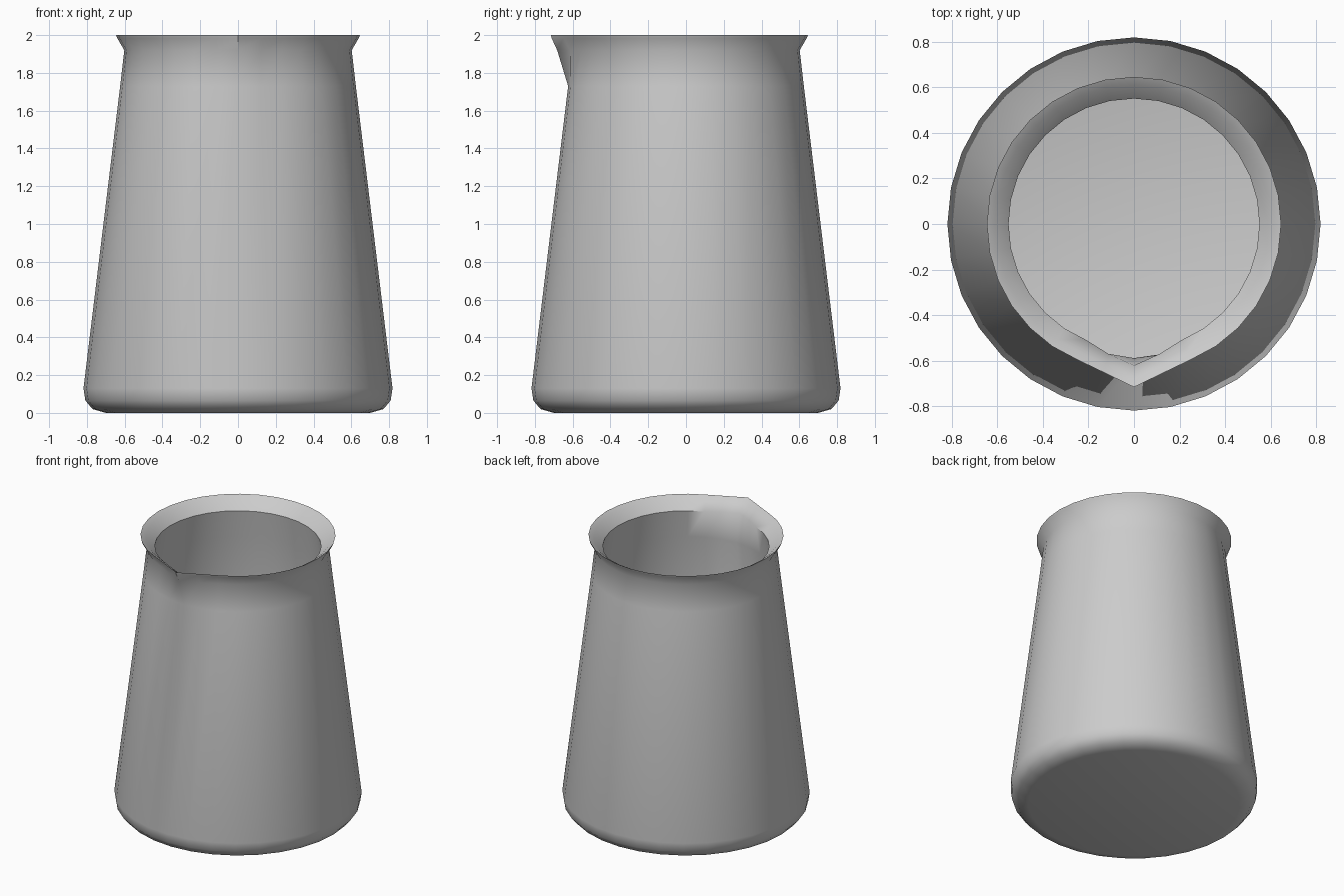
import bpy, bmesh
from math import sin, cos, pi, radians

if "Cube" in bpy.data.objects:
    bpy.data.objects.remove(bpy.data.objects["Cube"])

SEG = 32

# Profile: radius, height, outward push at the spout tip and at its neighbours
PROFILE = [
    (0.70, 0.00, 0, 0), (0.77, 0.02, 0, 0), (0.808, 0.065, 0, 0),
    (0.818, 0.13, 0, 0),                                  # rounded foot
    (0.624, 1.73, 0, 0), (0.602, 1.92, 0.08, 0.025),      # outer wall and neck
    (0.640, 1.985, 0.072, 0.02), (0.645, 2.00, 0.07, 0.02),  # flared lip
    (0.610, 1.98, 0.07, 0.022), (0.55, 1.92, 0.07, 0.03),    # inner lip
    (0.578, 1.72, 0.01, 0.005), (0.772, 0.13, 0, 0),      # inner wall
    (0.75, 0.075, 0, 0), (0.68, 0.05, 0, 0),              # inner floor corner
]

bm = bmesh.new()
rings = []
for r, z, tip, side in PROFILE:
    ring = []
    for i in range(SEG):
        a = -pi / 2 + 2 * pi * i / SEG
        step = min(i, SEG - i)
        rr = r + (tip if step == 0 else side if step == 1 else 0)
        ring.append(bm.verts.new((rr * cos(a), rr * sin(a), z)))
    rings.append(ring)

# Walls, base and inner floor
for lo, hi in zip(rings, rings[1:]):
    for i in range(SEG):
        j = (i + 1) % SEG
        bm.faces.new((lo[i], lo[j], hi[j], hi[i]))
bm.faces.new(rings[0][::-1])
bm.faces.new(rings[-1])
bmesh.ops.recalc_face_normals(bm, faces=bm.faces)

mesh = bpy.data.meshes.new("pouring_jug")
bm.to_mesh(mesh)
bm.free()
jug = bpy.data.objects.new("pouring_jug", mesh)
bpy.context.collection.objects.link(jug)
bpy.context.view_layer.objects.active = jug
jug.select_set(True)
bpy.ops.object.shade_smooth_by_angle(angle=radians(50))
